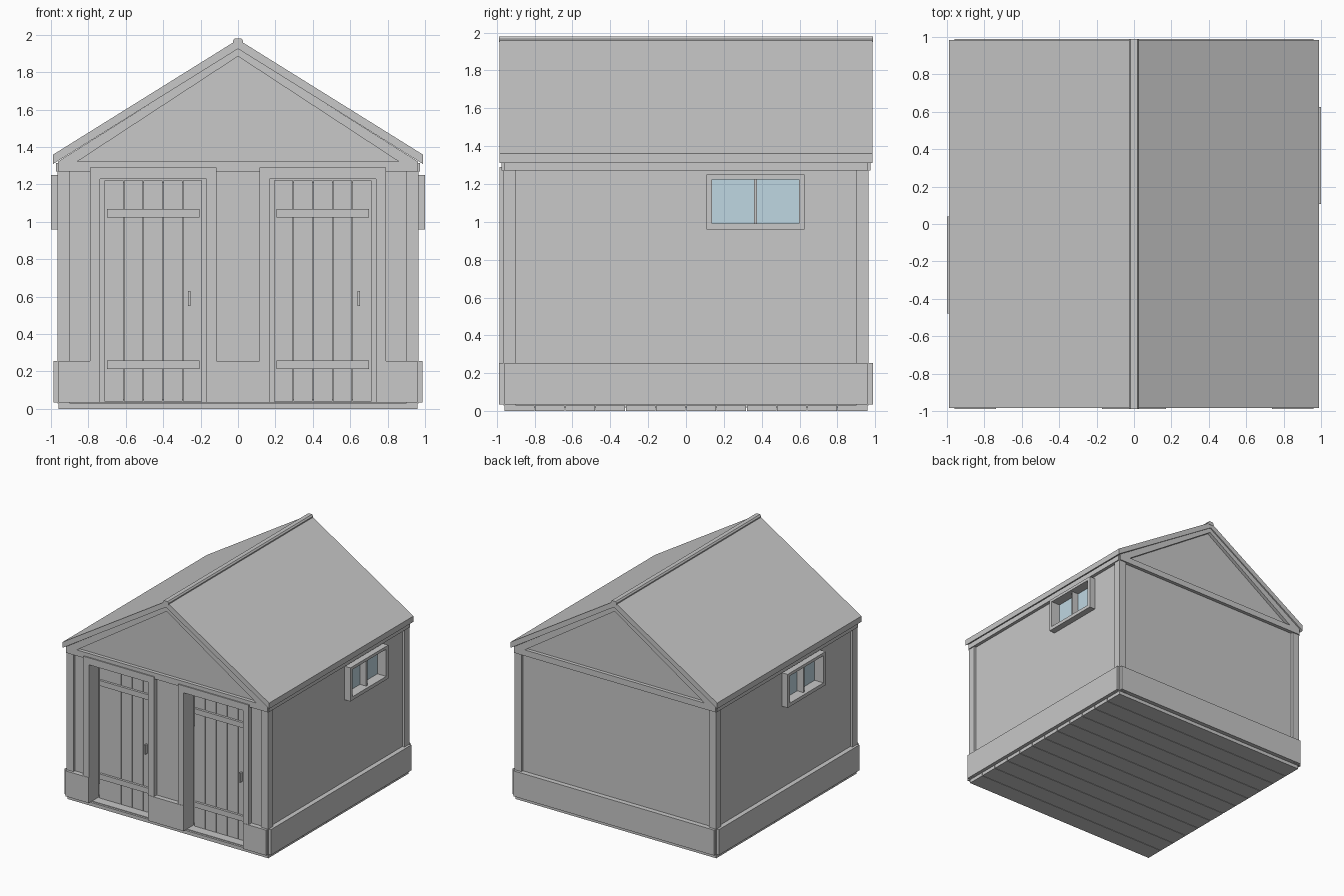
import bpy, bmesh, math

if "Cube" in bpy.data.objects:
    bpy.data.objects.remove(bpy.data.objects["Cube"])


def material(name, rgb):
    m = bpy.data.materials.new(name)
    m.diffuse_color = (*rgb, 1)
    m.use_nodes = True
    m.node_tree.nodes["Principled BSDF"].inputs["Base Color"].default_value = m.diffuse_color
    return m


GREY = material("plain_grey", (0.58, 0.58, 0.58))
BLUE = material("window_blue", (0.52, 0.68, 0.76))


def finish(name, bm, mat):
    bmesh.ops.recalc_face_normals(bm, faces=bm.faces[:])
    me = bpy.data.meshes.new(name)
    for f in bm.faces:
        f.smooth = False
    bm.to_mesh(me)
    bm.free()
    me.materials.clear()
    me.materials.append(mat)
    ob = bpy.data.objects.new(name, me)
    bpy.context.collection.objects.link(ob)
    return ob


def box(name, x, y, z, mat=GREY):
    """Box from (low, high) ranges on each axis."""
    bm = bmesh.new()
    bmesh.ops.create_cube(bm, size=1)
    for v in bm.verts:
        for i, r in enumerate((x, y, z)):
            v.co[i] = sum(r) / 2 + v.co[i] * (r[1] - r[0])
    return finish(name, bm, mat)


def panel(name, loops, axis, depth):
    """Filled outline with holes, extruded along x or y over a depth range."""
    cu = bpy.data.curves.new(name, 'CURVE')
    cu.dimensions = '2D'
    cu.fill_mode = 'BOTH'
    cu.extrude = (depth[1] - depth[0]) / 2
    for pts in loops:
        s = cu.splines.new('POLY')
        s.points.add(len(pts) - 1)
        for p, (a, b) in zip(s.points, pts):
            p.co = (a, b, 0, 1)
        s.use_cyclic_u = True
        s.use_smooth = False
    tmp = bpy.data.objects.new(name + "_outline", cu)
    bpy.context.collection.objects.link(tmp)
    dg = bpy.context.evaluated_depsgraph_get()
    me = bpy.data.meshes.new_from_object(tmp.evaluated_get(dg))
    bm = bmesh.new()
    bm.from_mesh(me)
    bpy.data.objects.remove(tmp)
    bpy.data.curves.remove(cu)
    bpy.data.meshes.remove(me)
    bmesh.ops.remove_doubles(bm, verts=bm.verts[:], dist=1e-5)
    mid = sum(depth) / 2
    for v in bm.verts:
        a, b, c = v.co
        v.co = (a, mid - c, b) if axis == 'y' else (mid + c, a, b)
    return finish(name, bm, GREY)


def rect(a0, a1, b0, b1):
    return [(a0, b0), (a1, b0), (a1, b1), (a0, b1)]


def span(s, a, b):
    """Range a..b on the positive side, or mirrored for s = -1."""
    return (a, b) if s > 0 else (-b, -a)


# Floor: planks across the width and a thin deck above
for i in range(12):
    y = -0.96 + i * 0.16
    box("floor_plank", (-0.96, 0.96), (y + 0.002, y + 0.158), (0, 0.03))
box("floor_deck", (-0.94, 0.94), (-0.94, 0.94), (0.02, 0.035))

# Front wall with two door notches, and plain back wall, both with gables
DOORS = (-0.4535, 0.4535)
top = [(0.945, 0.03), (0.945, 1.33), (0, 1.915), (-0.945, 1.33), (-0.945, 0.03)]
notches = []
for c in DOORS:
    notches += [(c - 0.31, 0.03), (c - 0.31, 1.25), (c + 0.31, 1.25), (c + 0.31, 0.03)]
panel("front_wall", [notches + top], 'y', (-0.945, -0.85))
panel("back_wall", [top], 'y', (0.85, 0.945))

# Side walls and windows
for s, c in ((1, 0.367), (-1, -0.22)):
    hole = rect(c - 0.245, c + 0.245, 0.975, 1.24)
    panel("side_wall", [rect(-0.9, 0.9, 0.03, 1.32), hole], 'x', span(s, 0.88, 0.945))
    panel("window_frame", [rect(c - 0.259, c + 0.259, 0.96, 1.25),
                           rect(c - 0.23, c + 0.23, 0.99, 1.225)], 'x', span(s, 0.88, 1.0))
    box("window_mullion", span(s, 0.9, 0.975), (c - 0.008, c + 0.008), (0.985, 1.23))
    box("window_glass", span(s, 0.908, 0.916), (c - 0.235, c + 0.235), (0.985, 1.23), BLUE)

# Corner posts
for sx in (-1, 1):
    for sy in (-1, 1):
        box("corner_post", span(sx, 0.898, 0.965), span(sy, 0.898, 0.965), (0.03, 1.3))

# Skirting boards: front pieces stop at the doorways
for a, b in ((-0.96, -0.738), (-0.17, 0.17), (0.738, 0.96)):
    box("front_skirt", (a, b), (-0.988, -0.94), (0.035, 0.255))
box("back_skirt", (-0.96, 0.96), (0.94, 0.988), (0.035, 0.255))
for s in (-1, 1):
    box("side_skirt", span(s, 0.94, 0.986), (-0.96, 0.96), (0.035, 0.255))

# Eave band and gable rake trims
for s in (-1, 1):
    box("gable_band", (-0.963, 0.963), span(s, 0.93, 0.975), (1.27, 1.322))
    box("eave_band", span(s, 0.93, 0.973), (-0.963, 0.963), (1.27, 1.315))
    panel("rake_trim", [[(-0.963, 1.322), (-0.86, 1.322), (0, 1.885), (0.86, 1.322),
                         (0.963, 1.322), (0, 1.928)]], 'y', span(s, 0.93, 0.975))

# Doors with frames, planks, braces and handles
for c in DOORS:
    panel("door_frame", [[(c - 0.338, 0.035), (c - 0.338, 1.29), (c + 0.338, 1.29),
                          (c + 0.338, 0.035), (c + 0.284, 0.035), (c + 0.284, 1.23),
                          (c - 0.284, 1.23), (c - 0.284, 0.035)]], 'y', (-0.985, -0.845))
    for i in range(5):
        x = c - 0.2625 + i * 0.105
        box("door_plank", (x + 0.002, x + 0.103), (-0.87, -0.84), (0.04, 1.22))
    box("door_backing", (c - 0.255, c + 0.255), (-0.85, -0.835), (0.05, 1.21))
    for z in (0.214, 1.022):
        box("door_brace", (c - 0.248, c + 0.248), (-0.89, -0.865), (z, z + 0.046))
    box("door_handle", (c + 0.185, c + 0.199), (-0.9, -0.865), (0.55, 0.63))

# Roof and ridge cap
panel("roof", [[(-0.988, 1.31), (0, 1.925), (0.988, 1.31), (0.988, 1.36),
                (0, 1.975), (-0.988, 1.36)]], 'y', (-0.985, 0.985))
panel("ridge_cap", [[(-0.028, 1.95), (0.028, 1.95), (0.028, 1.967), (0.018, 1.98),
                     (-0.018, 1.98), (-0.028, 1.967)]], 'y', (-0.988, 0.988))
